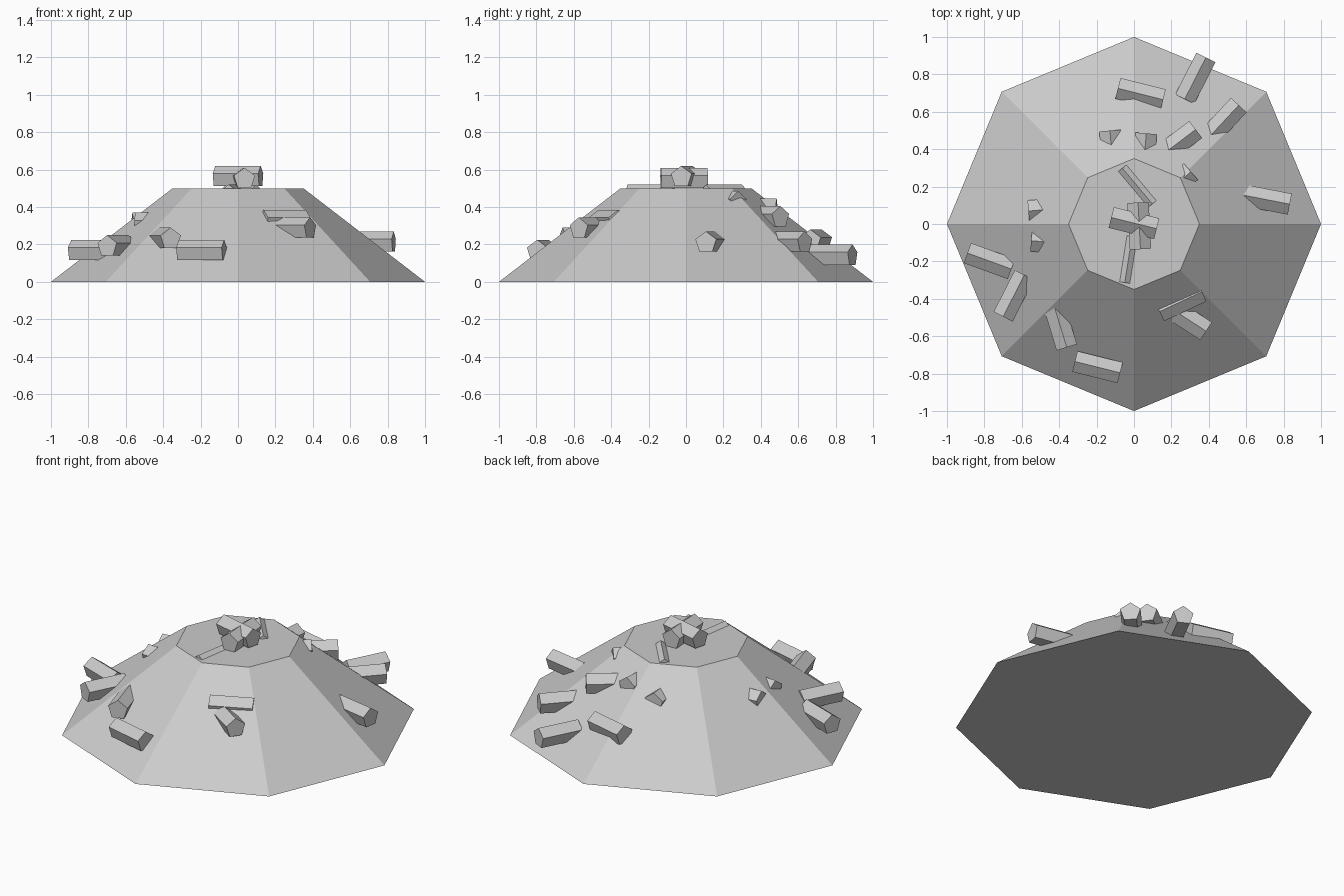
import bpy
from math import radians, pi

# Eight-sided mound, corner pointing along +x
bpy.ops.mesh.primitive_cone_add(vertices=8, radius1=1.0, radius2=0.35, depth=0.5,
                                location=(0, 0, 0.25))
mound = bpy.context.object
mound.name = "mound"


def log(name, x, y, z, angle, radius=0.06, length=0.25):
    """Five-sided log lying flat, one ridge up, turned by angle about z."""
    bpy.ops.mesh.primitive_cylinder_add(vertices=5, radius=radius, depth=length)
    o = bpy.context.object
    o.name = name
    # Lay the axis along x with a corner pointing up
    me = o.data
    for v in me.vertices:
        a, b, c = v.co
        v.co = (c, -a, b)
    o.location = (x, y, z)
    o.rotation_euler = (0, 0, radians(angle))
    return o


# Logs stacked on the flat top: x, y, z, heading
top_logs = [
    (0.0, 0.005, 0.56, -14),
    (0.028, -0.01, 0.55, -87),
    (0.018, 0.203, 0.46, -50),
    (-0.03, -0.19, 0.46, 81),
]

# Logs half sunk into the slope
slope_logs = [
    (-0.195, -0.765, 0.165, -14),
    (-0.396, -0.54, 0.23, -73),
    (-0.643, -0.384, 0.19, 63),
    (-0.773, -0.198, 0.165, -20),
    (-0.425, -0.10, 0.31, -5),
    (-0.44, 0.08, 0.31, 5),
    (-0.118, 0.375, 0.345, 95),
    (0.055, 0.36, 0.385, 85),
    (0.23, 0.43, 0.345, 37),
    (0.21, 0.198, 0.425, 41),
    (0.035, 0.695, 0.22, -14),
    (0.328, 0.779, 0.14, 63),
    (0.475, 0.544, 0.21, 47),
    (0.71, 0.13, 0.21, -11),
    (0.281, -0.505, 0.285, -33),
    (0.25, -0.415, 0.325, 25),
]

for i, p in enumerate(top_logs, 1):
    log(f"top_log_{i}", *p)
for i, p in enumerate(slope_logs, 1):
    log(f"slope_log_{i}", *p)
